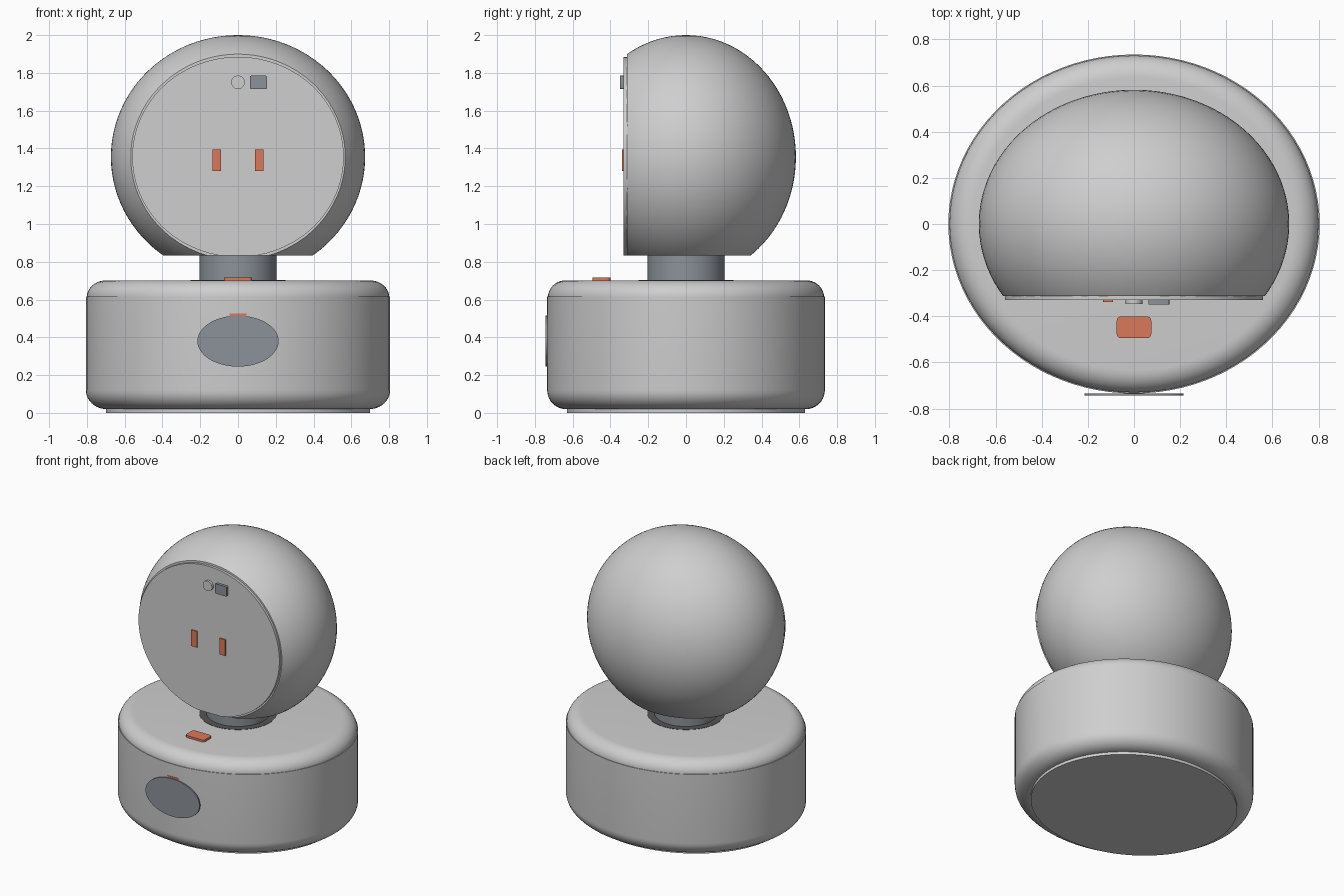
import bpy, bmesh, math
from mathutils import Matrix, Vector

if "Cube" in bpy.data.objects:
    bpy.data.objects.remove(bpy.data.objects["Cube"])


def material(name, rgb):
    m = bpy.data.materials.new(name)
    m.diffuse_color = (*rgb, 1)
    m.use_nodes = True
    m.node_tree.nodes["Principled BSDF"].inputs["Base Color"].default_value = m.diffuse_color
    return m


SHELL = material("light grey", (0.62, 0.62, 0.62))
SLATE = material("slate grey", (0.26, 0.29, 0.32))
ORANGE = material("orange", (0.71, 0.19, 0.10))
DARK = material("dark grey", (0.09, 0.09, 0.09))


def finish(name, bm, mat, angle=35):
    bmesh.ops.recalc_face_normals(bm, faces=bm.faces)
    me = bpy.data.meshes.new(name)
    bm.to_mesh(me)
    bm.free()
    me.materials.append(mat)
    ob = bpy.data.objects.new(name, me)
    bpy.context.collection.objects.link(ob)
    bpy.ops.object.select_all(action='DESELECT')
    ob.select_set(True)
    bpy.context.view_layer.objects.active = ob
    bpy.ops.object.shade_smooth_by_angle(angle=math.radians(angle))
    return ob


def lathe(profile, ratio, n=96):
    """Oval turned solid from (x radius, z) points, capped at both ends."""
    bm = bmesh.new()
    rings = [[bm.verts.new((r * math.cos(2 * math.pi * i / n),
                            r * ratio * math.sin(2 * math.pi * i / n), z))
              for i in range(n)] for r, z in profile]
    for a, b in zip(rings, rings[1:]):
        for i in range(n):
            j = (i + 1) % n
            bm.faces.new((a[i], a[j], b[j], b[i]))
    bm.faces.new(rings[0])
    bm.faces.new(rings[-1])
    return bm


def cut(bm, co, normal):
    """Slice off everything on the normal side and close the opening."""
    geom = bm.verts[:] + bm.edges[:] + bm.faces[:]
    res = bmesh.ops.bisect_plane(bm, geom=geom, plane_co=co, plane_no=normal,
                                 clear_outer=True)
    edges = [e for e in res["geom_cut"] if isinstance(e, bmesh.types.BMEdge)]
    bmesh.ops.holes_fill(bm, edges=edges, sides=0)


def disc(name, mat, centre, rx, rz, depth, floor=None, n=64):
    """Oval plate facing the front."""
    bm = bmesh.new()
    bmesh.ops.create_cone(bm, cap_ends=True, segments=n, radius1=1, radius2=1, depth=1)
    bm.transform(Matrix.Translation(centre) @ Matrix.Diagonal((rx, depth, rz, 1))
                 @ Matrix.Rotation(math.pi / 2, 4, 'X'))
    if floor is not None:
        cut(bm, Vector((0, 0, floor)), Vector((0, 0, -1)))
    return finish(name, bm, mat)


def box(name, mat, centre, size, axis=None, radius=0.0):
    """Box whose edges along one axis can be rounded."""
    bm = bmesh.new()
    bmesh.ops.create_cube(bm, size=1)
    bm.transform(Matrix.Translation(centre) @ Matrix.Diagonal((*size, 1)))
    if radius:
        edges = [e for e in bm.edges
                 if abs((e.verts[0].co - e.verts[1].co).normalized()[axis]) > 0.9]
        bmesh.ops.bevel(bm, geom=edges, offset=radius, segments=4,
                        profile=0.5, affect='EDGES')
    return finish(name, bm, mat)


def arc(cx, cz, rx, rz, a0, a1, steps=10):
    return [(cx + rx * math.cos(math.radians(a0 + (a1 - a0) * i / steps)),
             cz + rz * math.sin(math.radians(a0 + (a1 - a0) * i / steps)))
            for i in range(steps + 1)]


# Oval base: foot, body with rounded bottom edge, lid with rounded top edge
RATIO = 0.735 / 0.805
finish("foot", lathe([(0.70, 0), (0.70, 0.025)], 0.9), SHELL)
finish("base_body", lathe(arc(0.695, 0.12, 0.11, 0.10, -90, 0) + [(0.805, 0.617)], RATIO), SHELL)
finish("base_lid", lathe([(0.80, 0.61)] + arc(0.695, 0.615, 0.105, 0.087, 0, 90), RATIO), SHELL)

# Neck with the dark opening around it
finish("neck_opening", lathe([(0.252, 0.695), (0.252, 0.704)], 1), DARK)
finish("neck", lathe([(0.205, 0.68), (0.205, 0.86)], 1), SLATE)

# Head: ellipsoid sliced flat at the front and at the bottom
head = bmesh.new()
bmesh.ops.create_uvsphere(head, u_segments=96, v_segments=48, radius=1)
head.transform(Matrix.Translation((0, 0, 1.355)) @ Matrix.Diagonal((0.673, 0.582, 0.645, 1)))
cut(head, Vector((0, -0.312, 0)), Vector((0, -1, 0)))
cut(head, Vector((0, 0, 0.832)), Vector((0, 0, -1)))
finish("head", head, SHELL)
disc("face_plate", SHELL, (0, -0.318, 1.355), 0.56, 0.53, 0.024, floor=0.832, n=96)

# Face details
for side in (-1, 1):
    box("eye", ORANGE, (side * 0.113, -0.333, 1.338), (0.045, 0.012, 0.115))
disc("lens", SHELL, (0, -0.336, 1.75), 0.036, 0.036, 0.022)
box("sensor", SLATE, (0.108, -0.339, 1.75), (0.09, 0.02, 0.07), 1, 0.006)

# Base details: top button, front badge and the tab above it
box("top_button", ORANGE, (0, -0.448, 0.706), (0.15, 0.094, 0.022), 2, 0.018)
disc("front_oval", SLATE, (0, -0.739, 0.38), 0.215, 0.135, 0.009)
box("front_tab", ORANGE, (0, -0.731, 0.487), (0.092, 0.012, 0.08))
